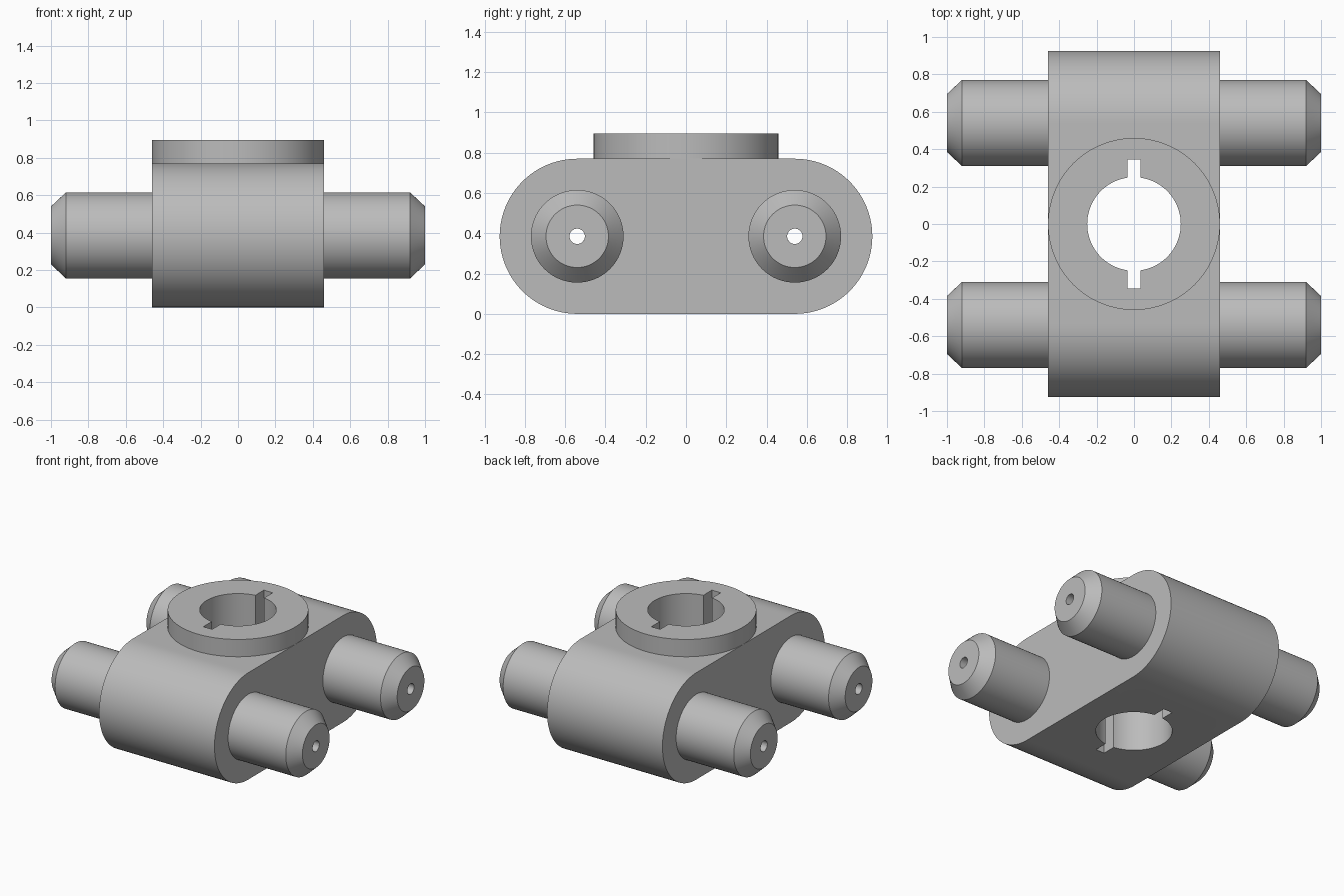
import bpy, bmesh, math
from mathutils import Matrix

old = bpy.data.objects.get("Cube")
if old:
    bpy.data.objects.remove(old)

HALF_W, RADIUS, PIN_Y = 0.46, 0.385, 0.54
TOP = 2 * RADIUS
BOSS_TOP = 0.895

grey = bpy.data.materials.new("plain grey")
grey.use_nodes = True
grey.diffuse_color = (0.5, 0.5, 0.5, 1)
grey.node_tree.nodes["Principled BSDF"].inputs["Base Color"].default_value = grey.diffuse_color


def finish(name, bm):
    bmesh.ops.recalc_face_normals(bm, faces=bm.faces)
    mesh = bpy.data.meshes.new(name)
    bm.to_mesh(mesh)
    bm.free()
    mesh.materials.append(grey)
    ob = bpy.data.objects.new(name, mesh)
    bpy.context.collection.objects.link(ob)
    return ob


def prism(name, outline, start, end, axis="Z"):
    """Extrude a flat outline along z, or along x with the outline in y and z."""
    bm = bmesh.new()
    place = (lambda u, v: (start, u, v)) if axis == "X" else (lambda u, v: (u, v, start))
    face = bm.faces.new([bm.verts.new(place(u, v)) for u, v in outline])
    new = bmesh.ops.extrude_face_region(bm, geom=[face])["geom"]
    step = (end - start, 0, 0) if axis == "X" else (0, 0, end - start)
    bmesh.ops.translate(bm, vec=step, verts=[g for g in new if isinstance(g, bmesh.types.BMVert)])
    return finish(name, bm)


def arc(radius, begin, sweep, steps, u=0, v=0):
    return [(u + radius * math.cos(begin + sweep * i / steps),
             v + radius * math.sin(begin + sweep * i / steps)) for i in range(steps + 1)]


def circle(radius, steps, u=0, v=0):
    return arc(radius, 0, math.tau, steps, u, v)[:-1]


def combine(target, tools, operation):
    for tool in tools:
        mod = target.modifiers.new(operation, "BOOLEAN")
        mod.operation, mod.solver, mod.object = operation, "EXACT", tool
    bpy.context.view_layer.update()
    result = bpy.data.meshes.new_from_object(
        target.evaluated_get(bpy.context.evaluated_depsgraph_get()))
    target.modifiers.clear()
    target.data = result
    for tool in tools:
        bpy.data.objects.remove(tool)


def smooth(ob):
    bpy.ops.object.select_all(action="DESELECT")
    ob.select_set(True)
    bpy.context.view_layer.objects.active = ob
    bpy.ops.object.shade_smooth_by_angle(angle=math.radians(25))


# Rounded housing with a raised round boss
quarter = math.pi / 2
stadium = (arc(RADIUS, -quarter, math.pi, 48, PIN_Y, RADIUS)
           + arc(RADIUS, quarter, math.pi, 48, -PIN_Y, RADIUS))
housing = prism("housing", stadium, -HALF_W, HALF_W, "X")
boss = prism("boss", circle(HALF_W - 0.0005, 96), 0.6, BOSS_TOP)
combine(housing, [boss], "UNION")

# Keyed bore: a round hole with two opposite slots, as one outline
BORE, SLOT, SLOT_END = 0.25, 0.035, 0.345
gap = math.asin(SLOT / BORE)
keyed = []
for side in (1, -1):
    keyed += arc(BORE, -side * quarter + gap, math.pi - 2 * gap, 40)
    keyed += [(side * SLOT, side * SLOT_END), (-side * SLOT, side * SLOT_END)]
bore = prism("bore_cutter", keyed, -0.1, 1.0)
channels = [prism("channel_cutter", circle(0.038, 32, s * PIN_Y, RADIUS), -0.6, 0.6, "X")
            for s in (1, -1)]
combine(housing, [bore] + channels, "DIFFERENCE")
smooth(housing)


# Chamfered hollow pins, turned around their own axis
def pin(name, side, y):
    bm = bmesh.new()
    profile = [(HALF_W, 0.23), (0.92, 0.23), (1.0, 0.155), (1.0, 0.038), (HALF_W, 0.038)]
    verts = [bm.verts.new((side * x, 0, r)) for x, r in profile]
    edges = [bm.edges.new(pair) for pair in zip(verts, verts[1:])]
    bmesh.ops.spin(bm, geom=verts + edges, cent=(0, 0, 0), axis=(1, 0, 0),
                   angle=math.tau, steps=64)
    bmesh.ops.remove_doubles(bm, verts=bm.verts, dist=0.0001)
    bmesh.ops.transform(bm, matrix=Matrix.Translation((0, y, RADIUS)), verts=bm.verts)
    # Close the hidden ring against the housing so the normals are well defined
    rim = [e for e in bm.edges if e.is_boundary]
    bmesh.ops.bridge_loops(bm, edges=rim)
    smooth(finish(name, bm))


for side, x_name in ((1, "left"), (-1, "right")):
    for end, y_name in ((1, "back"), (-1, "front")):
        pin(f"{y_name}_{x_name}_pin", side, end * PIN_Y)
